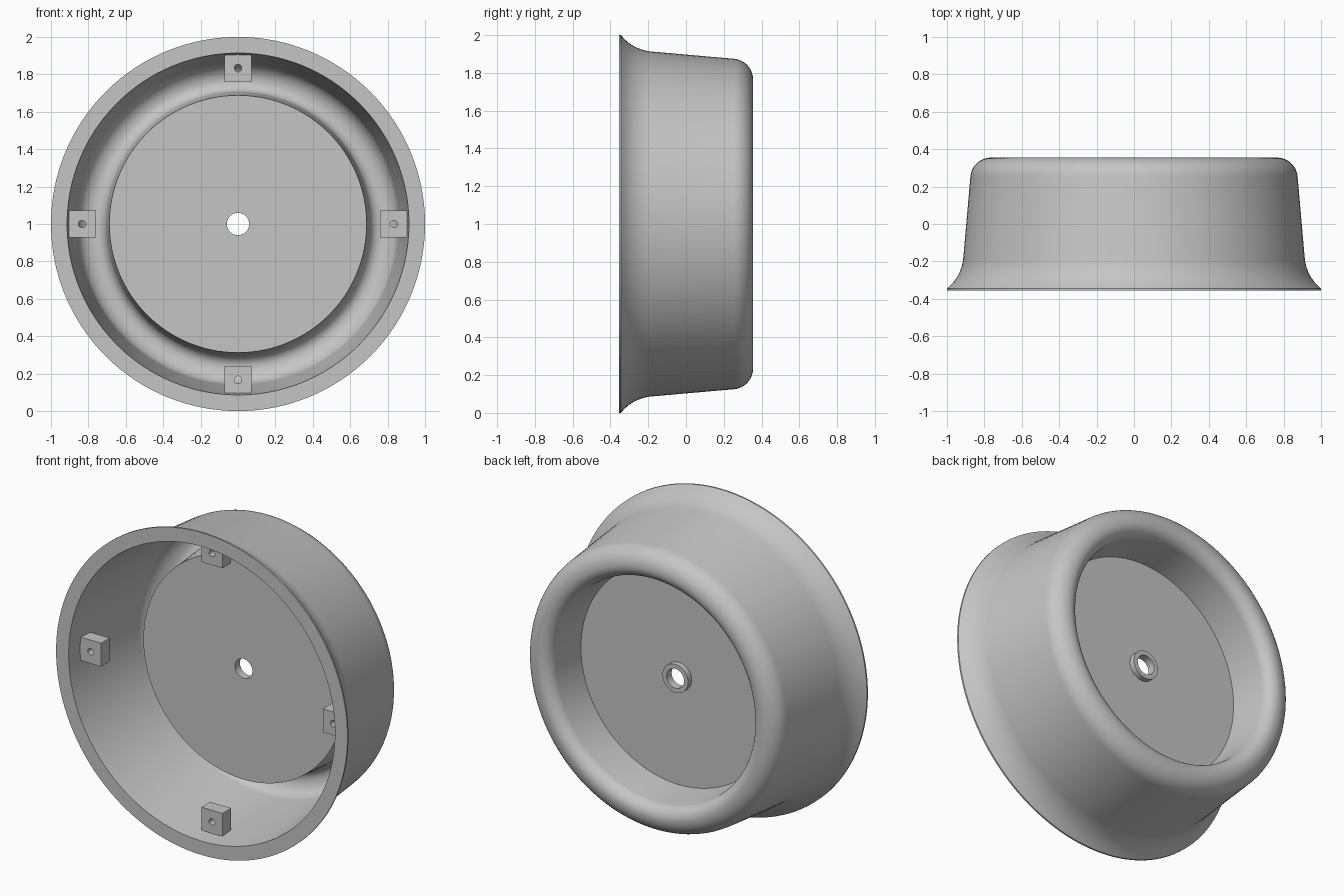
import bpy
import bmesh
from math import sin, cos, pi, radians

cube = bpy.data.objects.get("Cube")
if cube:
    bpy.data.objects.remove(cube)

grey = bpy.data.materials.new("plain_grey")
grey.use_nodes = True
colour = (0.56, 0.56, 0.56, 1)
grey.diffuse_color = colour
grey.node_tree.nodes["Principled BSDF"].inputs["Base Color"].default_value = colour


def lathe(name, profile, steps, centre=(0, 0, 1), square_from=None):
    """Turn a closed (radius, y) profile about the y axis.
    Radii from square_from upward follow a square instead of a circle."""
    bm = bmesh.new()
    rings = []
    for i in range(steps):
        a = 2 * pi * i / steps
        ring = []
        for r, y in profile:
            if square_from and r >= square_from:
                r /= max(abs(cos(a)), abs(sin(a)))
            ring.append(bm.verts.new((r * cos(a), y, r * sin(a))))
        rings.append(ring)
    n = len(profile)
    for i in range(steps):
        a, b = rings[i], rings[(i + 1) % steps]
        for j in range(n):
            k = (j + 1) % n
            bm.faces.new((a[j], a[k], b[k], b[j]))
    bmesh.ops.recalc_face_normals(bm, faces=bm.faces)
    mesh = bpy.data.meshes.new(name)
    bm.to_mesh(mesh)
    bm.free()
    mesh.materials.append(grey)
    obj = bpy.data.objects.new(name, mesh)
    obj.location = centre
    bpy.context.collection.objects.link(obj)
    bpy.ops.object.select_all(action='DESELECT')
    obj.select_set(True)
    bpy.context.view_layer.objects.active = obj
    bpy.ops.object.shade_smooth_by_angle(angle=radians(30))
    return obj


def arc(r, y, radius, start, end, steps=10):
    angles = [radians(start + (end - start) * i / steps) for i in range(steps + 1)]
    return [(r + radius * cos(a), y + radius * sin(a)) for a in angles]


# Thin pressed shell: flared lip, tapered wall, rolled back rim, recessed floor
hole, crown = 0.06, 0.765
flare = [(1.0, -0.355), (1.0, -0.345), (0.98, -0.327), (0.962, -0.307),
         (0.946, -0.284), (0.932, -0.257), (0.921, -0.227), (0.914, -0.195)]
outside = (flare
           + arc(crown, 0.245, 0.11, 5, 90)
           + arc(crown, 0.28, 0.075, 90, 175)[1:]
           + [(0.672, 0.07), (hole, 0.07)])
inside = ([(hole, 0.055), (0.688, 0.055)]
          + arc(crown, 0.28, 0.06, 175, 90)
          + arc(crown, 0.245, 0.095, 90, 5)[1:]
          + [(0.914, -0.355)])
lathe("drum_shell", outside + inside, 128)

# Raised collar around the centre hole, on the back of the floor
lathe("hole_collar", [(hole, 0.06), (0.088, 0.06), (0.088, 0.105), (hole, 0.105)], 48)

# Four drilled mounting blocks inside the wall
half, bore, reach = 0.0725, 0.02, 0.833
block = [(bore, -0.255), (half, -0.255), (half, -0.17), (bore, -0.17)]
for side, dx, dz in (("left", 1, 0), ("top", 0, 1), ("right", -1, 0), ("bottom", 0, -1)):
    lathe("mounting_block_" + side, block, 32,
          (dx * reach, 0, 1 + dz * reach), square_from=half)
